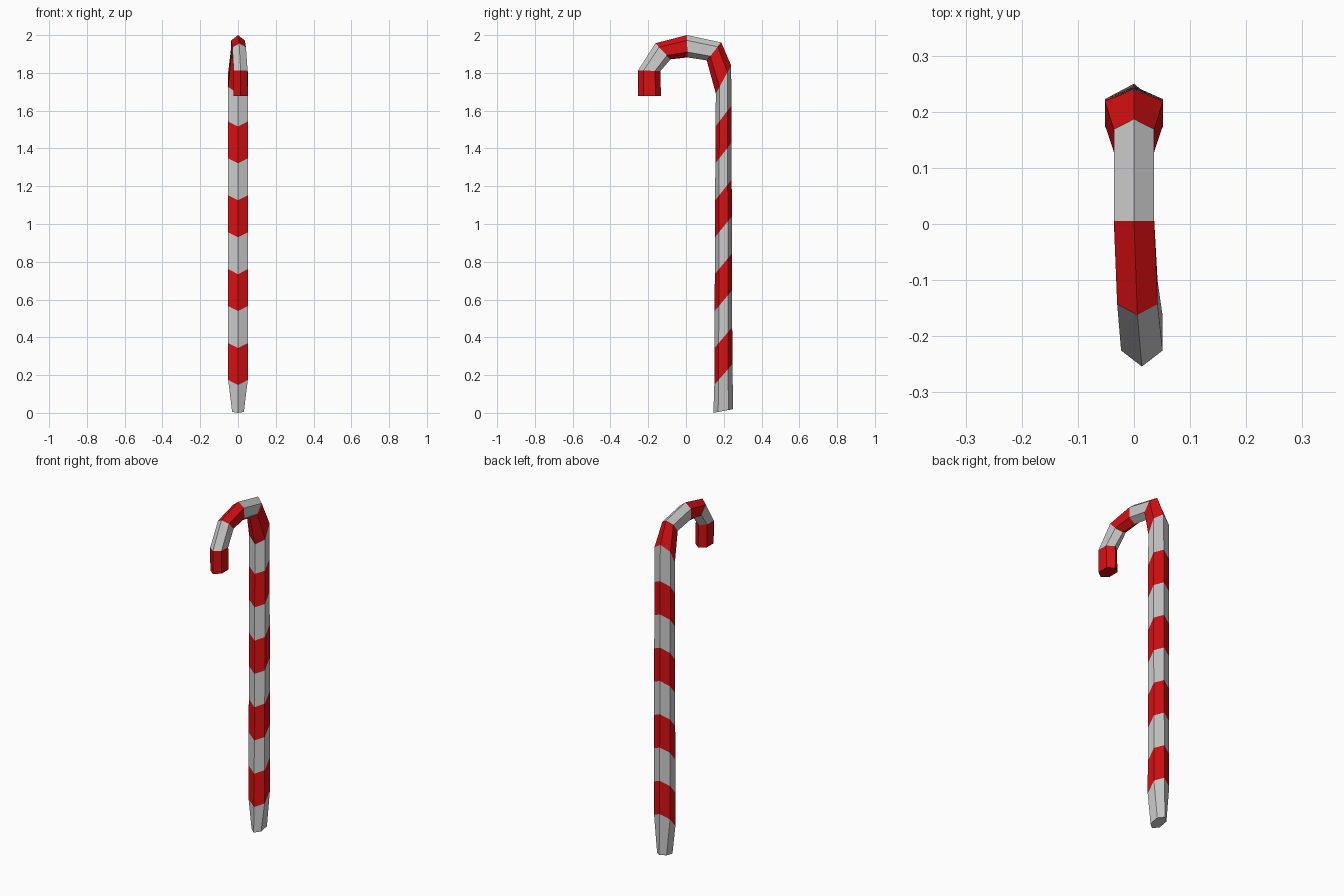
import bpy, bmesh

if "Cube" in bpy.data.objects:
    bpy.data.objects.remove(bpy.data.objects["Cube"])


def material(name, rgb):
    m = bpy.data.materials.new(name)
    m.diffuse_color = (*rgb, 1)
    m.use_nodes = True
    m.node_tree.nodes["Principled BSDF"].inputs["Base Color"].default_value = m.diffuse_color
    return m


white = material("sugar white", (0.6, 0.6, 0.6))
red = material("peppermint red", (0.68, 0.005, 0.006))

# Rings: inner (y, z), outer (y, z), half width, x centre
rings = [((0.145, 0.0), (0.25, 0.02), 0.031, 0)]

# Straight shaft: slanted stripe boundaries
for i in range(8):
    z = 0.148 + i * 0.1955
    k = z / 1.7
    rings.append(((0.149 + 0.008 * k, z), (0.246 - 0.006 * k, z + 0.11), 0.052, 0))

# Hook: one ring for each bend
rings += [
    ((0.158, 1.69), (0.239, 1.84), 0.052, 0),
    ((0.11, 1.866), (0.187, 1.961), 0.036, 0),
    ((0.008, 1.882), (0.005, 2.0), 0.036, 0),
    ((-0.082, 1.872), (-0.162, 1.957), 0.036, 0.006),
    ((-0.135, 1.81), (-0.254, 1.813), 0.037, 0.014),
    ((-0.133, 1.678), (-0.254, 1.678), 0.037, 0.014),
]

# Six-sided section: fraction from inner to outer edge, side
section = [(0, 0), (0.24, 1), (0.76, 1), (1, 0), (0.76, -1), (0.24, -1)]

bm = bmesh.new()
loops = []
for (iy, iz), (oy, oz), half, cx in rings:
    loops.append([bm.verts.new((cx + s * half, iy + t * (oy - iy), iz + t * (oz - iz)))
                  for t, s in section])

# Alternate white and red bands
for b in range(len(loops) - 1):
    lo, hi = loops[b], loops[b + 1]
    for j in range(6):
        k = (j + 1) % 6
        f = bm.faces.new((lo[j], lo[k], hi[k], hi[j]))
        f.material_index = b % 2

# End caps
bm.faces.new(loops[0][::-1]).material_index = 0
bm.faces.new(loops[-1]).material_index = 1
bmesh.ops.recalc_face_normals(bm, faces=bm.faces[:])

mesh = bpy.data.meshes.new("striped_cane")
bm.to_mesh(mesh)
bm.free()
mesh.materials.append(white)
mesh.materials.append(red)
bpy.context.collection.objects.link(bpy.data.objects.new("striped_cane", mesh))
